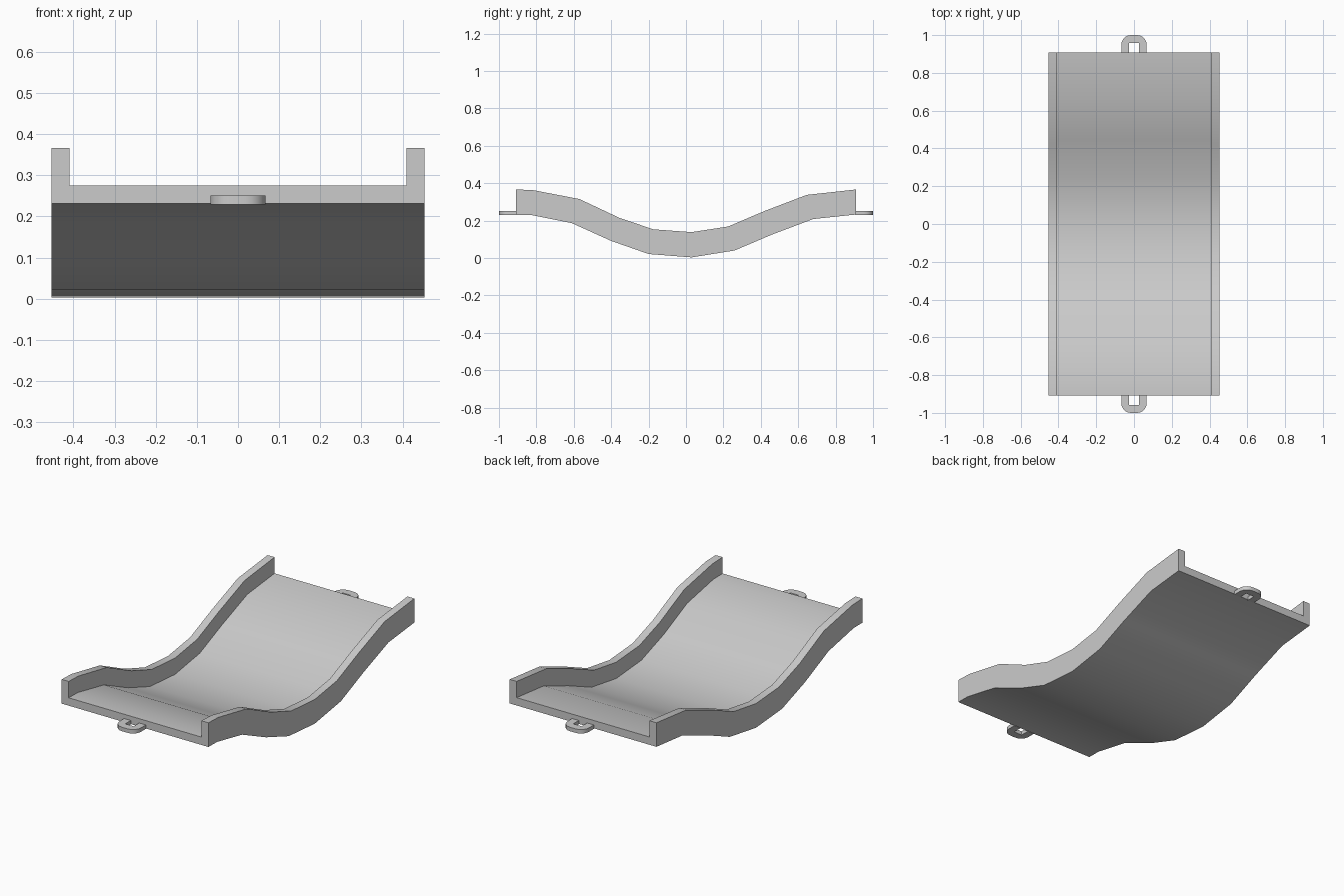
import bpy, bmesh, math

if "Cube" in bpy.data.objects:
    bpy.data.objects.remove(bpy.data.objects["Cube"])


def finish(name, bm):
    bmesh.ops.recalc_face_normals(bm, faces=bm.faces)
    me = bpy.data.meshes.new(name)
    bm.to_mesh(me)
    bm.free()
    ob = bpy.data.objects.new(name, me)
    bpy.context.collection.objects.link(ob)
    bpy.ops.object.select_all(action='DESELECT')
    bpy.context.view_layer.objects.active = ob
    ob.select_set(True)
    bpy.ops.object.shade_smooth_by_angle(angle=math.radians(35))
    return ob


# Wavy channel: underside and wall-top stations along the length (y, z)
under = [(-.908, .231), (-.83, .23), (-.61, .186), (-.40, .091), (-.20, .021),
         (.03, .003), (.26, .04), (.46, .125), (.68, .208), (.908, .232)]
rim = [(-.908, .366), (-.82, .363), (-.57, .315), (-.355, .214), (-.175, .153),
       (.03, .138), (.225, .168), (.42, .251), (.645, .337), (.908, .366)]

# U cross-section: x, and fraction of the height from underside to rim
W, I, F = .453, .41, .325
section = [(-W, 0), (W, 0), (W, 1), (I, 1), (I, F), (-I, F), (-I, 1), (-W, 1)]

bm = bmesh.new()
rings = []
for (y0, z0), (y1, z1) in zip(under, rim):
    rings.append([bm.verts.new((x, y0 + (y1 - y0) * t, z0 + (z1 - z0) * t))
                  for x, t in section])
n = len(section)
for a, b in zip(rings, rings[1:]):
    for i in range(n):
        j = (i + 1) % n
        bm.faces.new((a[i], a[j], b[j], b[i]))
# End caps: floor strip plus one quad for each wall
for r in (rings[0], rings[-1]):
    bm.faces.new((r[0], r[1], r[4], r[5]))
    bm.faces.new((r[1], r[2], r[3], r[4]))
    bm.faces.new((r[0], r[5], r[6], r[7]))
finish("track_channel", bm)


# Hanging loops: rounded outside, square hole
def loop(name, sign):
    hw, r, y0, y1 = .067, .05, .905, 1.0
    outer = [(hw, y0)]
    for cx, start in ((hw - r, 0), (r - hw, 90)):
        for k in range(6):
            a = math.radians(start + 18 * k)
            outer.append((cx + r * math.cos(a), y1 - r + r * math.sin(a)))
    outer += [(-hw, y0), (-.026, y0), (-.026, .957), (.026, .957), (.026, y0)]
    bm = bmesh.new()
    face = bm.faces.new([bm.verts.new((x, sign * y, .229)) for x, y in outer])
    up = bmesh.ops.extrude_face_region(bm, geom=[face], use_keep_orig=True)
    for v in up["geom"]:
        if isinstance(v, bmesh.types.BMVert):
            v.co.z += .022
    finish(name, bm)


loop("back_loop", 1)
loop("front_loop", -1)
